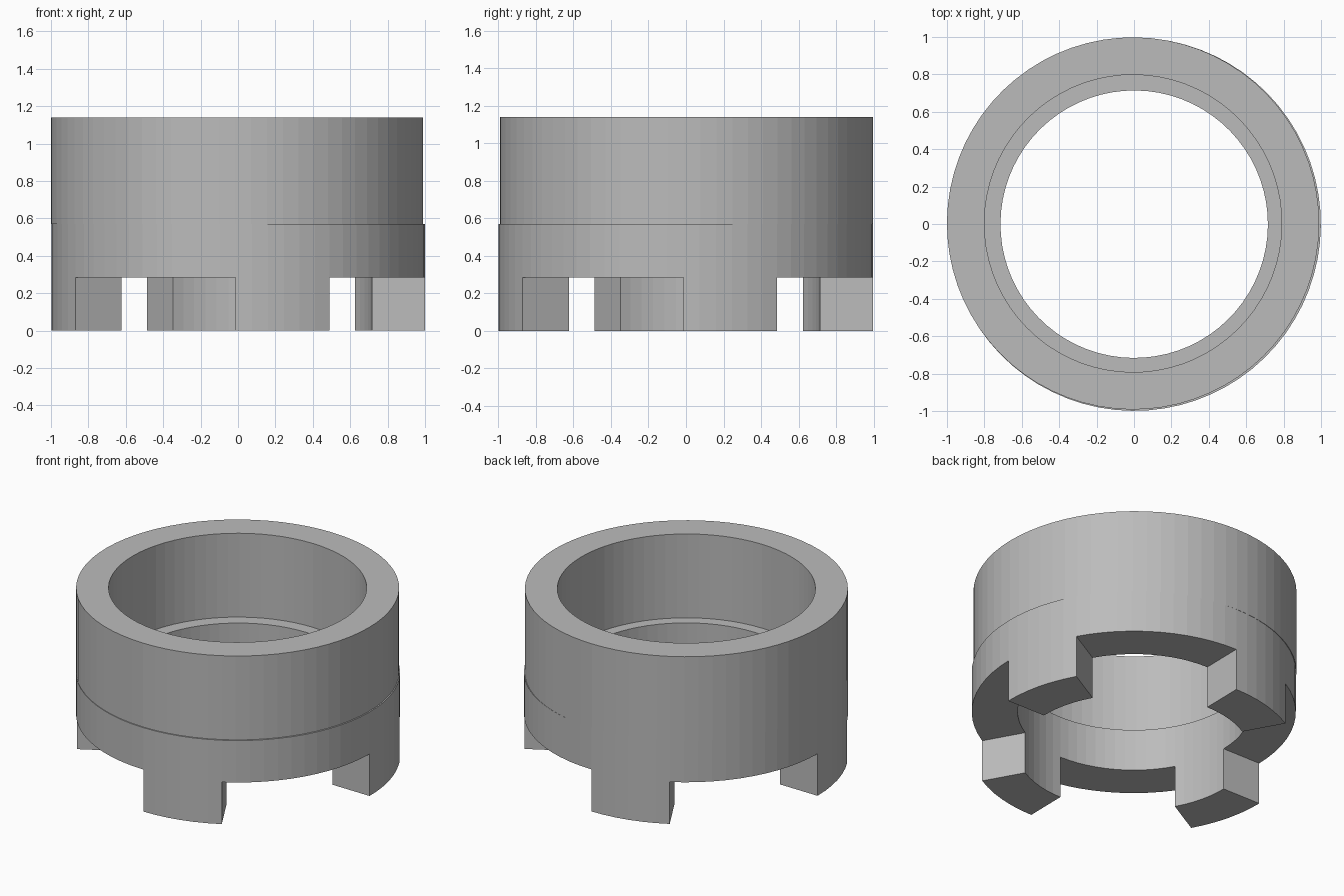
import bpy, bmesh
from math import radians, cos, sin

cube = bpy.data.objects.get("Cube")
if cube:
    bpy.data.objects.remove(cube)

SEGMENTS = 72
START = radians(-0.75)      # the first tooth begins here
BORE = 0.715
SHELF_Z, TOOTH_TOP, TOP_Z = 0.57, 0.285, 1.14

metal = bpy.data.materials.new("plain grey")
grey = (0.5, 0.5, 0.5, 1.0)
metal.diffuse_color = grey
metal.use_nodes = True
metal.node_tree.nodes["Principled BSDF"].inputs["Base Color"].default_value = grey


def revolve(profile, center):
    """Revolve a closed (radius, z) profile; returns the mesh and its faces by profile edge."""
    bm = bmesh.new()
    rings = []
    for i in range(SEGMENTS):
        a = START + radians(360) * i / SEGMENTS
        rings.append([bm.verts.new((center[0] + r * cos(a), center[1] + r * sin(a), z))
                      for r, z in profile])
    bands = [[] for _ in profile]
    for i in range(SEGMENTS):
        here, there = rings[i], rings[(i + 1) % SEGMENTS]
        for j in range(len(profile)):
            k = (j + 1) % len(profile)
            bands[j].append(bm.faces.new((here[j], there[j], there[k], here[k])))
    return bm, bands


def finish(name, bm):
    bmesh.ops.recalc_face_normals(bm, faces=bm.faces)
    mesh = bpy.data.meshes.new(name)
    bm.to_mesh(mesh)
    bm.free()
    mesh.materials.append(metal)
    bpy.context.collection.objects.link(bpy.data.objects.new(name, mesh))


# Upper sleeve with the wide bore
bm, _ = revolve([(0.795, SHELF_Z), (0.995, SHELF_Z), (0.995, TOP_Z), (0.795, TOP_Z)],
                (-0.005, 0.003))
finish("upper_sleeve", bm)

# Lower ring with the narrow bore; its top forms the inner shelf
bm, bands = revolve([(BORE, TOOTH_TOP), (0.998, TOOTH_TOP), (0.998, SHELF_Z), (BORE, SHELF_Z)],
                    (0.001, -0.001))

# Four teeth, each a third of a quarter turn, pulled down from the ring's underside
quarter = SEGMENTS // 4
tooth_faces = [f for i, f in enumerate(bands[0]) if i % quarter < quarter // 3]
pulled = bmesh.ops.extrude_face_region(bm, geom=tooth_faces)["geom"]
bmesh.ops.delete(bm, geom=[f for f in tooth_faces if f.is_valid], context="FACES_ONLY")
for v in pulled:
    if isinstance(v, bmesh.types.BMVert):
        v.co.z = 0.0
finish("toothed_ring", bm)
